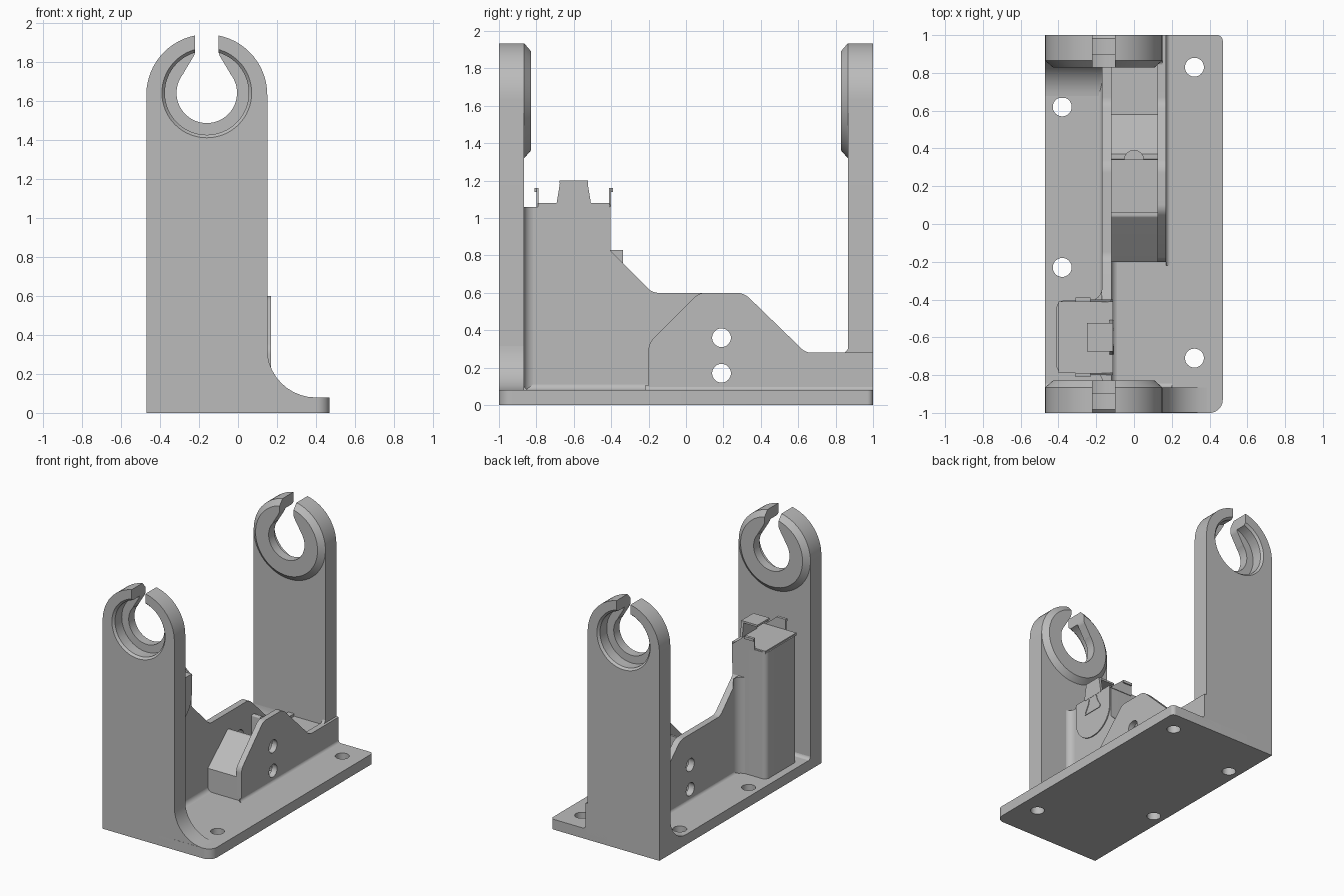
import bpy, bmesh, math
from mathutils import Vector, Matrix

if "Cube" in bpy.data.objects:
    bpy.data.objects.remove(bpy.data.objects["Cube"])

grey = bpy.data.materials.new("light_grey")
grey.diffuse_color = (0.5, 0.5, 0.5, 1)
grey.use_nodes = True
grey.node_tree.nodes["Principled BSDF"].inputs["Base Color"].default_value = grey.diffuse_color


def rounded(points):
    """Turn (u, v[, radius]) corners into an outline with rounded corners."""
    out, n = [], len(points)
    for i, p in enumerate(points):
        c = Vector(p[:2])
        r = p[2] if len(p) > 2 else 0
        if not r:
            out.append(c)
            continue
        d1 = (Vector(points[i - 1][:2]) - c).normalized()
        d2 = (Vector(points[(i + 1) % n][:2]) - c).normalized()
        half = d1.angle(d2) / 2
        centre = c + (d1 + d2).normalized() * (r / math.sin(half))
        start = c + d1 * (r / math.tan(half)) - centre
        end = c + d2 * (r / math.tan(half)) - centre
        turn = math.atan2(start.x * end.y - start.y * end.x, start.dot(end))
        steps = 10
        for k in range(steps + 1):
            out.append(centre + Matrix.Rotation(turn * k / steps, 2) @ start)
    return out


def prism(name, points, axis, a, b):
    """Extrude an outline along an axis (outline uses the other two axes in order)."""
    place = {"x": lambda u, v, w: (w, u, v),
             "y": lambda u, v, w: (u, w, v),
             "z": lambda u, v, w: (u, v, w)}[axis]
    bm = bmesh.new()
    face = bm.faces.new([bm.verts.new(place(u, v, a)) for u, v in rounded(points)])
    ext = bmesh.ops.extrude_face_region(bm, geom=[face])
    shift = Vector(place(0, 0, b - a))
    bmesh.ops.translate(bm, vec=shift, verts=[g for g in ext["geom"] if isinstance(g, bmesh.types.BMVert)])
    bmesh.ops.recalc_face_normals(bm, faces=bm.faces)
    return finish(name, bm)


def finish(name, bm):
    mesh = bpy.data.meshes.new(name)
    bm.to_mesh(mesh)
    bm.free()
    mesh.materials.append(grey)
    obj = bpy.data.objects.new(name, mesh)
    bpy.context.collection.objects.link(obj)
    return obj


def box(name, x, y, z):
    return prism(name, [(x[0], y[0]), (x[1], y[0]), (x[1], y[1]), (x[0], y[1])], "z", *z)


def round_bar(name, axis, centre, r1, r2, a, b):
    """Cylinder or cone running from a to b along an axis."""
    bm = bmesh.new()
    bmesh.ops.create_cone(bm, cap_ends=True, segments=64, radius1=r1, radius2=r2, depth=abs(b - a))
    w, s = (a + b) / 2, (1 if b > a else -1)
    rot = {"x": Matrix.Rotation(s * math.pi / 2, 4, "Y"),
           "y": Matrix.Rotation(-s * math.pi / 2, 4, "X"), "z": Matrix()}[axis]
    u, v = centre
    pos = {"x": (w, u, v), "y": (u, w, v), "z": (u, v, w)}[axis]
    bmesh.ops.transform(bm, matrix=Matrix.Translation(pos) @ rot, verts=bm.verts)
    return finish(name, bm)


def cut(obj, cutters):
    for c in cutters:
        mod = obj.modifiers.new("cut", "BOOLEAN")
        mod.operation, mod.solver, mod.object = "DIFFERENCE", "EXACT", c
        bpy.context.view_layer.objects.active = obj
        bpy.ops.object.modifier_apply(modifier=mod.name)


def remove(cutters):
    for c in cutters:
        bpy.data.objects.remove(c)


def cove(name, axis, corner, du, dv, a, b):
    """Concave fillet strip in an inner corner."""
    u, v = corner
    pts = [(u, v)]
    for k in range(11):
        t = math.pi / 2 * k / 10
        pts.append((u + du * (1 - math.sin(t)), v + dv * (1 - math.cos(t))))
    return prism(name, pts, axis, a, b)


# Base plate with four screw holes
plate = prism("base_plate", [(-0.47, -1), (0.47, -1, 0.07), (0.47, 1, 0.03), (-0.47, 1)], "z", 0, 0.08)
holes = [round_bar("hole_cutter", "z", c, 0.05, 0.05, -0.1, 0.2)
         for c in [(-0.38, 0.62), (-0.38, -0.23), (0.32, 0.83), (0.32, -0.71)]]
cut(plate, holes)
remove(holes)

# Two upright posts with open ring cradles
CX, CZ, R = -0.16, 1.63, 0.31
arch = [(CX + R * math.cos(math.pi * k / 32), CZ + R * math.sin(math.pi * k / 32)) for k in range(33)]
for name, s in (("front", -1), ("back", 1)):
    post = prism(name + "_post", [(-0.47, 0.02), (0.15, 0.02)] + arch, "y", s, s * 0.865)
    collar = round_bar(name + "_collar", "y", (CX, CZ), R, 0.268, s * 0.865, s * 0.828)
    slot = prism("slot_cutter", [(-0.22, 2.1), (-0.22, 1.84, 0.06), (-0.28, 1.74), (-0.04, 1.74),
                                 (-0.10, 1.84, 0.06), (-0.10, 2.1)], "y", s * 0.7, s * 1.1)
    bore = round_bar("bore_cutter", "y", (CX, CZ + 0.01), 0.155, 0.155, s * 0.7, s * 1.1)
    recess = round_bar("recess_cutter", "y", (CX, CZ + 0.01), 0.215, 0.215, s * 0.9, s * 1.1)
    rim = round_bar("rim_cutter", "y", (CX, CZ + 0.01), 0.212, 0.232, s * 0.98, s * 1.002)
    cut(post, [slot, bore, recess, rim])
    cut(collar, [slot, bore])
    remove([slot, bore, recess, rim])

# Sweeping foot of the front post, and coves at the post roots
cove("front_post_foot", "y", (0.149, 0.079), 0.25, 0.25, -0.999, -0.865)
cove("back_post_cove", "x", (0.866, 0.079), -0.2, 0.2, -0.47, -0.17)
cove("front_post_cove", "x", (-0.866, 0.079), 0.03, 0.03, -0.47, 0.2)

# Side walls of the tray
peak = [(0.31, 0.6, 0.1), (0.64, 0.28, 0.08)]
left = prism("left_wall", [(-0.87, 0.05), (-0.87, 1.06), (-0.41, 1.06), (-0.41, 0.83, 0.06),
                           (-0.18, 0.6, 0.08)] + peak + [(0.87, 0.28), (0.87, 0.05)], "x", -0.17, -0.12)
right = prism("right_wall", [(-0.2, 0.05), (-0.2, 0.33, 0.08), (0.07, 0.6, 0.08)] + peak
              + [(1, 0.28), (1, 0.05)], "x", 0.125, 0.17)
pins = [round_bar("pin_cutter", "x", (0.19, z), 0.05, 0.05, -0.4, 0.4) for z in (0.17, 0.36)]
cut(left, pins)
cut(right, pins)
remove(pins)
cove("right_wall_cove", "y", (0.169, 0.079), 0.025, 0.025, -0.22, 1)
cove("left_wall_inner_cove", "y", (-0.121, 0.079), 0.04, 0.04, -0.865, -0.2)
cove("left_wall_outer_cove", "y", (-0.169, 0.079), -0.025, 0.025, -0.4, 0.87)
cove("wall_post_cove", "z", (-0.121, -0.866), 0.05, 0.06, 0.07, 1.06)
cove("back_wall_cove", "x", (0.866, 0.279), -0.03, 0.03, 0.125, 0.15)

# Wedges that hold a box between the walls
prism("front_wedge", [(-0.2, 0.05), (-0.2, 0.26), (0.04, 0.47, 0.02), (0.06, 0.47), (0.06, 0.05)],
      "x", -0.13, 0.13)
wedge = prism("back_wedge", [(0.34, 0.05), (0.34, 0.47, 0.01), (0.37, 0.47), (0.58, 0.26), (0.87, 0.26), (0.87, 0.05)],
              "x", -0.13, 0.13)
notch = round_bar("notch_cutter", "z", (0, 0.34), 0.05, 0.05, 0.1, 0.7)
cut(wedge, [notch])
remove([notch])

# Pillar on the outer side of the left wall
prism("pillar", [(-0.12, -0.79), (-0.41, -0.79, 0.04), (-0.41, -0.405, 0.04), (-0.12, -0.405)], "z", 0.05, 1.07)
cove("pillar_cove", "z", (-0.169, -0.406), -0.07, 0.07, 0.07, 0.83)
cove("pillar_front_cove", "z", (-0.169, -0.789), -0.04, -0.04, 0.07, 1.06)

# Clip insert: rounded face plate, raised tongue and side ears
Y = -0.6
prism("insert_face", [(Y - 0.19, 1.08), (Y - 0.19, 0.74, 0.185), (Y + 0.19, 0.74, 0.185), (Y + 0.19, 1.08)],
      "x", -0.125, -0.112)
box("insert_cap", (-0.40, -0.112), (Y - 0.19, Y + 0.19), (1.06, 1.08))
prism("tongue", [(Y - 0.093, 1.07), (Y - 0.072, 1.2), (Y + 0.072, 1.2), (Y + 0.093, 1.07)], "x", -0.13, -0.11)
box("tongue_flange", (-0.25, -0.11), (Y - 0.075, Y + 0.075), (1.185, 1.2))
for s, side in ((-1, "front"), (1, "back")):
    prism(side + "_ear", [(-0.31, 1.06), (-0.112, 1.06), (-0.23, 1.16), (-0.31, 1.16)], "y",
          Y + s * 0.188, Y + s * 0.2)
    box(side + "_ear_lip", (-0.31, -0.23), sorted((Y + s * 0.188, Y + s * 0.21)), (1.14, 1.16))
# Thin bell-shaped spring outline on the insert face
bell = [(0.045, 1.06), (0.055, 1.02), (0.09, 0.96), (0.08, 0.945)]
inner = [(0.035, 1.06), (0.045, 1.018), (0.078, 0.96), (0.076, 0.955)]
prism("spring_outline", [(Y + u, v) for u, v in bell] + [(Y - u, v) for u, v in bell[::-1]]
      + [(Y - u, v) for u, v in inner] + [(Y + u, v) for u, v in inner[::-1]], "x", -0.113, -0.107)

# Smooth the rounded areas, keep edges sharp
bpy.ops.object.select_all(action="SELECT")
bpy.context.view_layer.objects.active = plate
bpy.ops.object.shade_smooth_by_angle(angle=math.radians(30))
